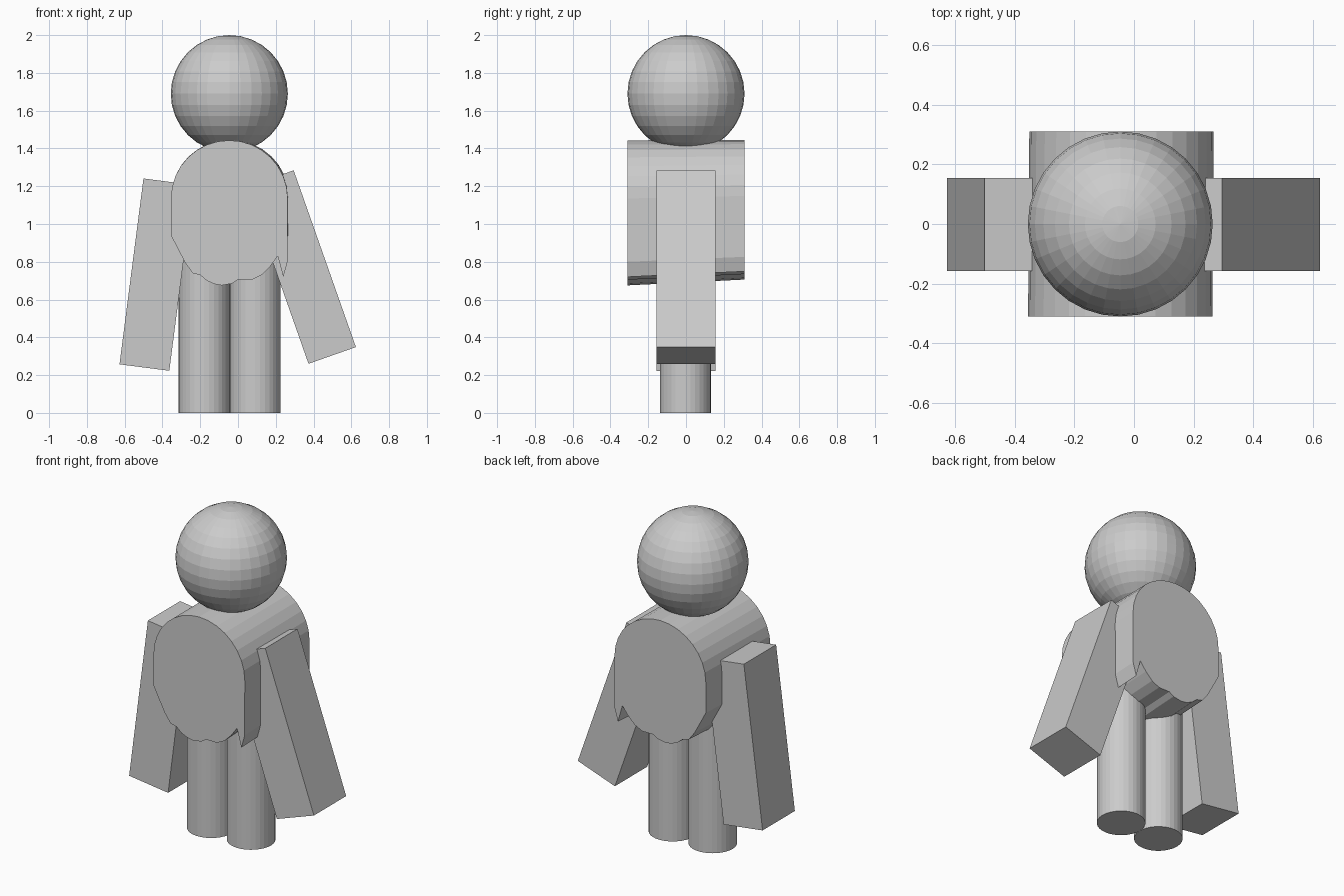
import bpy, bmesh, math
from mathutils import Vector

cube = bpy.data.objects.get("Cube")
if cube:
    bpy.data.objects.remove(cube, do_unlink=True)

grey = bpy.data.materials.new("plain grey")
grey.use_nodes = True
grey.diffuse_color = (0.6, 0.6, 0.6, 1)
grey.node_tree.nodes["Principled BSDF"].inputs["Base Color"].default_value = (0.6, 0.6, 0.6, 1)


def finish(obj, name):
    obj.name = name
    obj.data.materials.append(grey)
    return obj


# Head: faceted ball
bpy.ops.mesh.primitive_uv_sphere_add(segments=32, ring_count=16, radius=0.31,
                                     location=(-0.046, 0, 1.69))
finish(bpy.context.object, "head")

# Legs: plain cylinders reaching into the torso
for name, x in (("right_leg", -0.179), ("left_leg", 0.091)):
    bpy.ops.mesh.primitive_cylinder_add(vertices=32, radius=0.135, depth=0.92,
                                        location=(x, -0.003, 0.46))
    finish(bpy.context.object, name)

# Arms: tilted boxes
for name, x, z, tilt in (("right_arm", -0.432, 0.732, 7.35),
                         ("left_arm", 0.334, 0.772, -19.4)):
    bpy.ops.mesh.primitive_cube_add(size=1, location=(x, -0.001, z),
                                    rotation=(0, math.radians(tilt), 0))
    arm = finish(bpy.context.object, name)
    arm.scale = (0.266, 0.312, 0.992)

# Torso: round-topped outline with a ragged hem, extruded front to back
STEPS = 16
outline = [(-0.046 + 0.309 * math.cos(math.pi * i / STEPS),
            1.135 + 0.308 * math.sin(math.pi * i / STEPS)) for i in range(STEPS + 1)]
outline += [(-0.355, 0.94), (-0.28, 0.795), (-0.24, 0.74), (-0.2, 0.73),
            (-0.165, 0.70), (-0.125, 0.682), (-0.085, 0.675), (-0.03, 0.685),
            (0, 0.705), (0.075, 0.705), (0.125, 0.73), (0.17, 0.775),
            (0.21, 0.83), (0.24, 0.72), (0.262, 0.80)]

bm = bmesh.new()
front = bm.faces.new([bm.verts.new((x, -0.31, z)) for x, z in outline])
back = bmesh.ops.extrude_face_region(bm, geom=[front], use_keep_orig=True)
for v in back["geom"]:
    if isinstance(v, bmesh.types.BMVert):
        # The hem rises slightly toward the back
        v.co += Vector((0.004, 0.62, 0.03 * (1.5 - v.co.z) / 0.8))
bmesh.ops.recalc_face_normals(bm, faces=bm.faces)
mesh = bpy.data.meshes.new("torso")
bm.to_mesh(mesh)
bm.free()
torso = bpy.data.objects.new("torso", mesh)
bpy.context.collection.objects.link(torso)
finish(torso, "torso")
